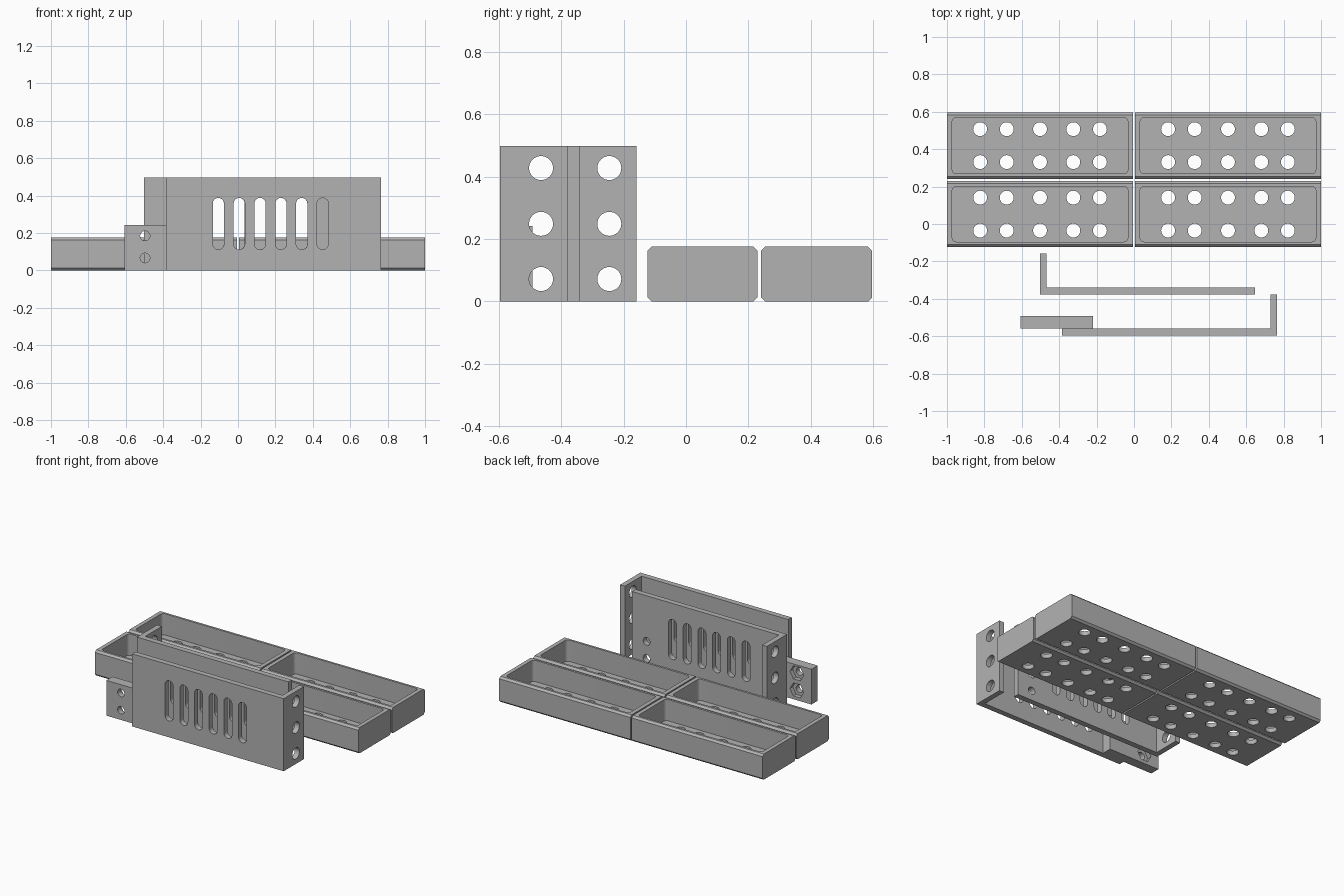
import bpy, bmesh, math

if "Cube" in bpy.data.objects:
    bpy.data.objects.remove(bpy.data.objects["Cube"])

grey = bpy.data.materials.new("mid_grey")
grey.diffuse_color = (0.45, 0.45, 0.45, 1)
grey.use_nodes = True
grey.node_tree.nodes["Principled BSDF"].inputs["Base Color"].default_value = grey.diffuse_color


def to_axis(u, v, w, axis):
    """Place profile point (u, v) at depth w along the given axis."""
    return {"x": (w, u, v), "y": (u, w, v), "z": (u, v, w)}[axis]


def prisms(name, profiles, axis, a, b):
    """Object made of one straight extrusion per profile."""
    bm = bmesh.new()
    for pts in profiles:
        lo = [bm.verts.new(to_axis(u, v, a, axis)) for u, v in pts]
        hi = [bm.verts.new(to_axis(u, v, b, axis)) for u, v in pts]
        bm.faces.new(lo)
        bm.faces.new(hi)
        for i in range(len(pts)):
            j = (i + 1) % len(pts)
            bm.faces.new((lo[i], lo[j], hi[j], hi[i]))
    bmesh.ops.recalc_face_normals(bm, faces=bm.faces)
    me = bpy.data.meshes.new(name)
    bm.to_mesh(me)
    bm.free()
    me.materials.append(grey)
    ob = bpy.data.objects.new(name, me)
    bpy.context.collection.objects.link(ob)
    return ob


def boolean(ob, other, operation="DIFFERENCE"):
    """Apply a boolean and discard the helper object."""
    mod = ob.modifiers.new("bool", "BOOLEAN")
    mod.operation, mod.solver, mod.object = operation, "EXACT", other
    bpy.context.view_layer.objects.active = ob
    bpy.ops.object.modifier_apply(modifier=mod.name)
    bpy.data.objects.remove(other)


def cut(ob, profiles, axis, a, b):
    boolean(ob, prisms("cutter", profiles, axis, a, b))


def finish(ob):
    bpy.ops.object.select_all(action="DESELECT")
    ob.select_set(True)
    bpy.context.view_layer.objects.active = ob
    bpy.ops.object.shade_smooth_by_angle(angle=math.radians(30))


def circle(u, v, r, n=32):
    return [(u + r * math.cos(2 * math.pi * i / n), v + r * math.sin(2 * math.pi * i / n))
            for i in range(n)]


def round_rect(u0, u1, v0, v1, r, n=8):
    pts = []
    for k, (cu, cv) in enumerate([(u1 - r, v1 - r), (u0 + r, v1 - r),
                                  (u0 + r, v0 + r), (u1 - r, v0 + r)]):
        for i in range(n + 1):
            t = math.pi / 2 * (k + i / n)
            pts.append((cu + r * math.cos(t), cv + r * math.sin(t)))
    return pts


def chamfer_rect(u0, u1, v0, v1, c):
    return [(u0 + c, v0), (u1 - c, v0), (u1, v0 + c), (u1, v1 - c),
            (u1 - c, v1), (u0 + c, v1), (u0, v1 - c), (u0, v0 + c)]


# Four open trays with perforated floors
TRAY_H, WALL, FLOOR = 0.176, 0.028, 0.03
for row, (y0, y1) in {"front": (-0.123, 0.229), "back": (0.241, 0.597)}.items():
    for side, (x0, x1) in {"left": (-1.0, -0.005), "right": (0.005, 1.0)}.items():
        tray = prisms(f"{row}_{side}_tray", [chamfer_rect(y0, y1, 0, TRAY_H, 0.013)], "x", x0, x1)
        cut(tray, [round_rect(x0 + WALL, x1 - WALL, y0 + WALL, y1 - WALL, 0.022)], "z", FLOOR, 0.4)
        cx, cy = (x0 + x1) / 2, (y0 + y1) / 2
        cut(tray, [circle(cx + dx, cy + dy, 0.037)
                   for dx in (-0.32, -0.178, 0, 0.178, 0.32) for dy in (-0.088, 0.088)],
            "z", -0.1, 0.1)
        finish(tray)

# Two L-shaped slotted brackets
BR_H, THICK, DEPTH = 0.498, 0.038, 0.219
BOLT_Z = (0.067, 0.185)


def bracket(name, free_x, corner_x, y, first_slot):
    s = 1 if corner_x > free_x else -1
    inner = corner_x - s * 0.036
    ob = prisms(name, [[(free_x, y), (corner_x, y), (corner_x, y + DEPTH),
                        (inner, y + DEPTH), (inner, y + THICK), (free_x, y + THICK)]],
                "z", 0, BR_H)
    # vent slots in the long plate
    cut(ob, [round_rect(x - 0.03, x + 0.03, 0.112, 0.388, 0.0299)
             for x in (first_slot + 0.1115 * i for i in range(6))], "y", y - 0.1, y + 0.1)
    # mounting holes in the end flange
    cut(ob, [circle(y + 0.132, z, 0.0385) for z in (0.072, 0.249, 0.428)],
        "x", corner_x - 0.1, corner_x + 0.1)
    return ob


rear = bracket("rear_bracket", 0.647, -0.503, -0.378, -0.217)
cut(rear, [circle(0.537, z, 0.026) for z in BOLT_Z], "y", -0.5, -0.2)
finish(rear)

front = bracket("front_bracket", -0.385, 0.765, -0.597, -0.105)
finish(front)

# Joining tab on the front bracket, with bolt holes and hexagonal nut pockets behind
tab = prisms("joining_tab", [[(-0.608, 0), (-0.22, 0), (-0.22, 0.242), (-0.608, 0.242)]],
             "y", -0.559, -0.492)
cut(tab, [circle(-0.497, z, 0.026) for z in BOLT_Z], "y", -0.7, -0.4)
cut(tab, [circle(-0.497, z, 0.052, 6) for z in BOLT_Z], "y", -0.522, -0.4)
finish(tab)
